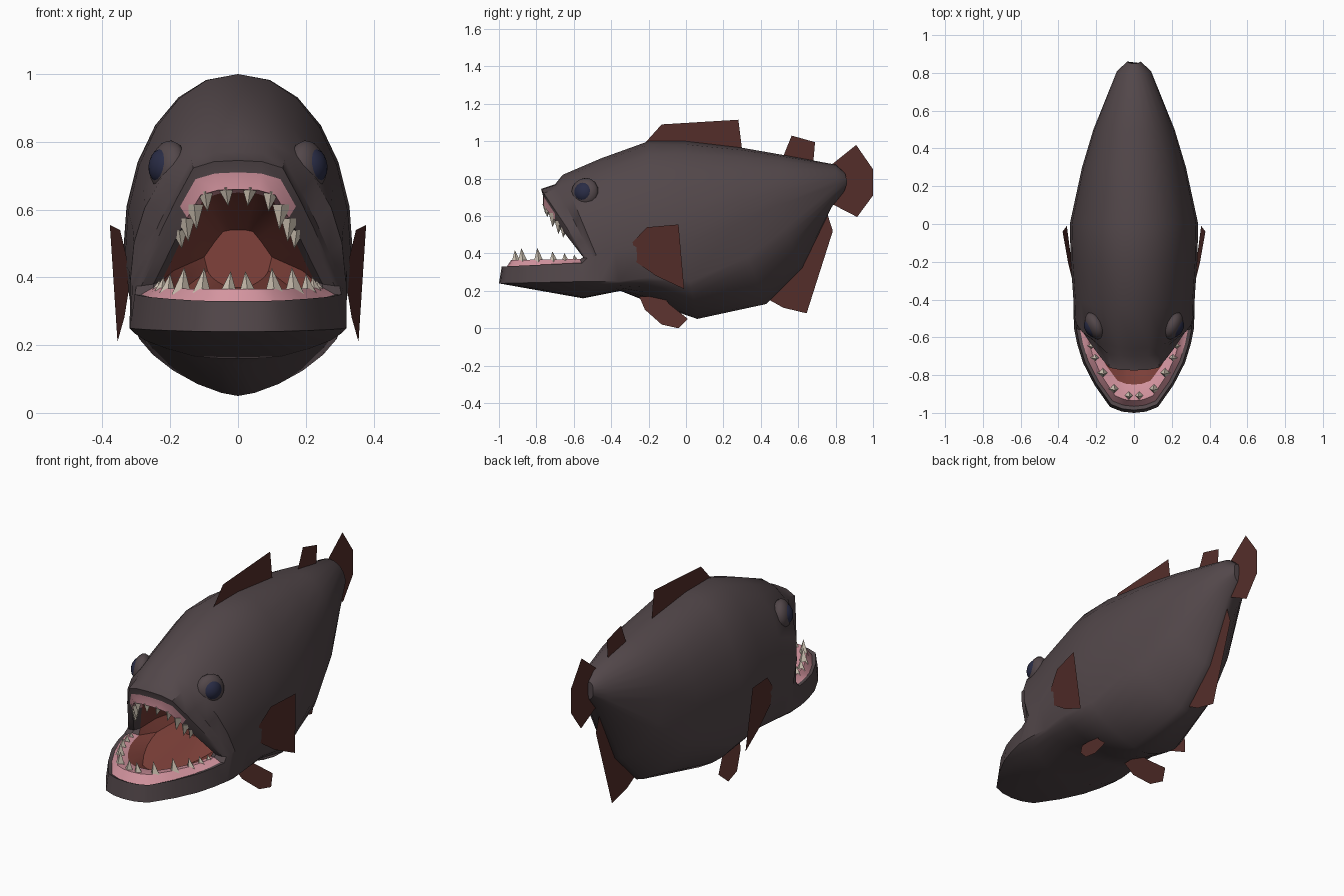
import bpy, bmesh, math
from mathutils import Vector

if "Cube" in bpy.data.objects:
    bpy.data.objects.remove(bpy.data.objects["Cube"])


def material(name, rgb):
    m = bpy.data.materials.new(name)
    m.diffuse_color = (*rgb, 1)
    m.use_nodes = True
    m.node_tree.nodes["Principled BSDF"].inputs["Base Color"].default_value = m.diffuse_color
    return m


SKIN = material("skin", (.085, .063, .068))
FIN = material("fin_red", (.088, .027, .023))
MOUTH = material("mouth_red", (.2, .05, .04))
GUM = material("gum_pink", (.66, .3, .35))
BONE = material("bone", (.66, .58, .48))
EYE = material("eye_blue", (.022, .025, .06))


def finish(bm, name, mats, smooth=None, normals=True):
    if normals:
        bmesh.ops.recalc_face_normals(bm, faces=bm.faces)
    me = bpy.data.meshes.new(name)
    bm.to_mesh(me)
    bm.free()
    ob = bpy.data.objects.new(name, me)
    bpy.context.collection.objects.link(ob)
    for m in mats:
        me.materials.append(m)
    if smooth:
        bpy.ops.object.select_all(action='DESELECT')
        ob.select_set(True)
        bpy.context.view_layer.objects.active = ob
        bpy.ops.object.shade_smooth_by_angle(angle=math.radians(smooth))
    return ob


# Quarter profiles from centreline (0,1) to side (1,0), as (width, height) shares
STEPS = 6


def ellipse(p):
    ang = [math.radians(90 * i / STEPS) for i in range(STEPS + 1)]
    return [(math.sin(a) ** p, max(math.cos(a), 0) ** p) for a in ang]


LIP = [(0, 1), (.24, .99), (.44, .94), (.6, .70), (.74, .47), (.87, .23), (1, 0)]
JAW = [(0, 1), (.2, .985), (.4, .93), (.66, .67), (.85, .41), (.95, .18), (1, 0)]


def place(edge, end, wh):
    x, y, z = edge
    w, h = wh
    return Vector((x * w, y + (end[0] - y) * h, z + (end[1] - z) * h))


# A slanted ring: top (y,z), side (x,y,z), low side (x,y,z), bottom (y,z)
def half_ring(r, top, low):
    up = [place(r[2:5], r[0:2], q) for q in top]
    return up + [place(r[5:8], r[8:10], q) for q in reversed(low)]


outer = [
    (.85, .83, .035, .86, .79, .035, .86, .77, .845, .73),
    (.80, .875, .09, .81, .77, .085, .80, .73, .78, .65),
    (.50, .93, .215, .50, .66, .20, .53, .53, .62, .32),
    (.30, .965, .275, .30, .57, .25, .33, .38, .43, .13),
    (.00, 1.0, .34, .00, .46, .305, .02, .25, .06, .05),
    (-.20, 1.0, .335, -.20, .44, .31, -.20, .27, -.20, .14),
    (-.45, .91, .322, -.38, .42, .31, -.36, .25, -.35, .20),
    (-.66, .82, .318, -.48, .39, .32, -.46, .25, -.55, .16),
    (-.70, .77, .312, -.50, .38, .318, -.55, .25, -1.0, .24),
    (-.775, .745, .30, -.53, .375, .305, -.555, .35, -.985, .33),
]
inner = [
    (-.765, .71, .285, -.545, .375, .285, -.56, .35, -.965, .32),
    (-.765, .66, .25, -.55, .38, .25, -.565, .37, -.935, .365),
    (-.69, .65, .225, -.53, .39, .22, -.55, .36, -.85, .355),
    (-.56, .62, .19, -.44, .42, .18, -.45, .35, -.75, .30),
    (-.40, .54, .10, -.35, .46, .09, -.35, .42, -.42, .37),
]
sections = [(ellipse(.95), ellipse(1.35))] * 6 + [(ellipse(1), ellipse(1.15))]
sections += [(ellipse(1), JAW)] + [(LIP, JAW)] * 7

# Body, jaws and mouth lining as one continuous loft
bm = bmesh.new()
loops = []
for r, (top, low) in zip(outer + inner, sections):
    h = half_ring(r, top, low)
    full = h + [Vector((-v.x, v.y, v.z)) for v in h[-2:0:-1]]
    loops.append([bm.verts.new(v) for v in full])
n = len(loops[0])
half = 2 * STEPS + 1
for k in range(len(loops) - 1):
    for i in range(n):
        j = (i + 1) % n
        f = bm.faces.new((loops[k][i], loops[k][j], loops[k + 1][j], loops[k + 1][i]))
        seg = i if i < half else n - 1 - i
        if k in (10, 11):
            f.material_index = 1 if seg < 3 or seg > STEPS else 0
        elif k >= 12:
            f.material_index = 2
bm.faces.new(loops[0])
bm.faces.new(loops[-1]).material_index = 2
finish(bm, "body", [SKIN, GUM, MOUTH], smooth=38)


# Teeth: four-sided spikes along both gums, at given shares of width
def teeth(name, edge, end, profile, specs, up):
    bm = bmesh.new()
    for share, height in specs:
        k = max(i for i in range(STEPS) if profile[i][0] <= share)
        (w0, h0), (w1, h1) = profile[k], profile[k + 1]
        q = place(edge, end, (share, h0 + (h1 - h0) * (share - w0) / (w1 - w0)))
        for sx in (1, -1):
            base = Vector((q.x * sx, q.y, q.z - up * .012))
            lean = Vector((-.008 * sx, -.008, up * height))
            w = .2 * height + .013
            ring = [bm.verts.new(base + Vector((dx * w, dy * w, 0)))
                    for dx, dy in ((1, 0), (0, 1), (-1, 0), (0, -1))]
            tip = bm.verts.new(base + lean)
            for i in range(4):
                bm.faces.new((ring[i], ring[(i + 1) % 4], tip))
            bm.faces.new(ring)
    finish(bm, name, [BONE])


teeth("upper_teeth", (.245, -.545, .39), (-.745, .655), LIP,
      [(.15, .055), (.40, .06), (.53, .075), (.63, .07), (.71, .055)], -1)
teeth("lower_teeth", (.245, -.565, .365), (-.91, .36), JAW,
      [(.12, .07), (.44, .08), (.68, .08), (.85, .06), (.93, .05), (.98, .04)], 1)


# Eyes: raised socket with a dark ball
def disc(name, loc, normal, radius, depth, mat):
    bm = bmesh.new()
    bmesh.ops.create_uvsphere(bm, u_segments=16, v_segments=8, radius=1)
    bmesh.ops.scale(bm, vec=(radius, radius, depth), verts=bm.verts)
    ob = finish(bm, name, [mat], smooth=50)
    ob.location = loc
    ob.rotation_euler = normal.to_track_quat('Z', 'Y').to_euler()


for sx, side in ((1, "right"), (-1, "left")):
    nrm = Vector((.88 * sx, -.42, .15)).normalized()
    c = Vector((.207 * sx, -.54, .727))
    disc(side + "_eye_socket", c, nrm, .078, .046, SKIN)
    disc(side + "_eye", c + nrm * .014, nrm, .056, .042, EYE)


# Fins: flat sheets drawn in side view
def fin(name, pts, x_at=lambda y, z: 0.0, sx=1):
    bm = bmesh.new()
    bm.faces.new([bm.verts.new((sx * x_at(y, z), y, z)) for y, z in pts])
    bmesh.ops.triangulate(bm, faces=bm.faces)
    finish(bm, name, [FIN], normals=False)


fin("dorsal_fin", [(-.22, .99), (-.13, 1.09), (.28, 1.115), (.30, .955), (0, .98)])
fin("small_dorsal_fin", [(.52, .92), (.565, 1.03), (.69, .995), (.68, .88)])
fin("tail_fin", [(.76, .86), (.91, .98), (1, .85), (1, .71), (.915, .595), (.77, .67)])
fin("anal_fin", [(.43, .16), (.52, .11), (.645, .08), (.785, .52), (.75, .63), (.60, .30)])
for sx, side in ((1, "right"), (-1, "left")):
    fin(side + "_pectoral_fin",
        [(-.285, .46), (-.21, .54), (-.04, .555), (-.01, .21), (-.16, .28), (-.275, .36)],
        lambda y, z: .325 + .17 * (y + .28) + .08 * (z - .4), sx)
    fin(side + "_pelvic_fin",
        [(-.25, .17), (-.22, .10), (-.13, .02), (-.04, 0), (.01, .05), (-.09, .13), (-.12, .17)],
        lambda y, z: .17 + .5 * (.12 - z), sx)
